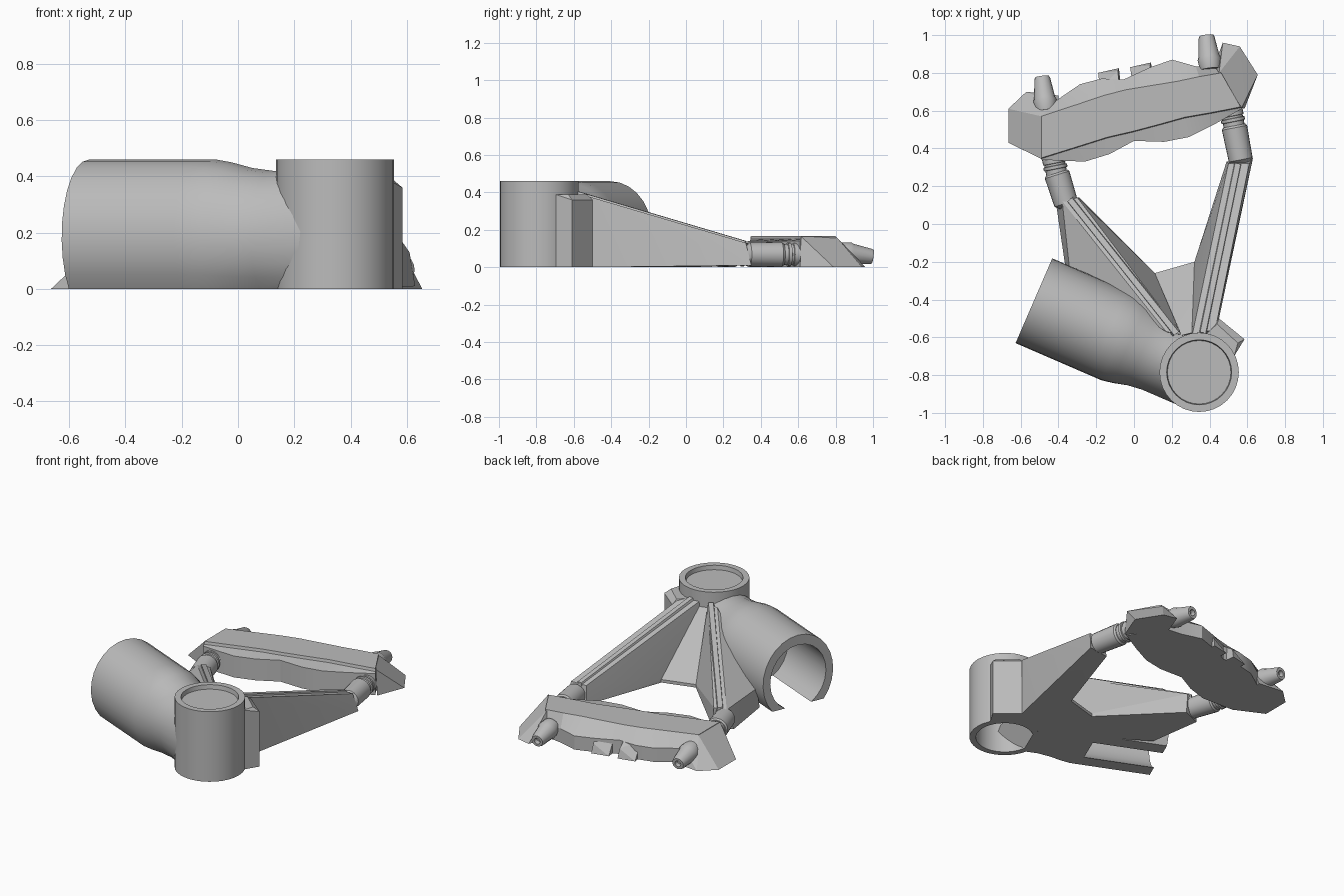
import bpy, bmesh, math
from mathutils import Vector

cube = bpy.data.objects.get("Cube")
if cube:
    bpy.data.objects.remove(cube, do_unlink=True)

grey = bpy.data.materials.new("plain grey")
grey.use_nodes = True
COLOUR = (0.5, 0.5, 0.5, 1)
grey.diffuse_color = COLOUR
grey.node_tree.nodes["Principled BSDF"].inputs["Base Color"].default_value = COLOUR


def finish(name, bm, angle=35):
    bmesh.ops.remove_doubles(bm, verts=bm.verts, dist=0.0004)
    bmesh.ops.recalc_face_normals(bm, faces=bm.faces)
    mesh = bpy.data.meshes.new(name)
    bm.to_mesh(mesh)
    bm.free()
    mesh.materials.append(grey)
    obj = bpy.data.objects.new(name, mesh)
    bpy.context.collection.objects.link(obj)
    bpy.ops.object.select_all(action='DESELECT')
    obj.select_set(True)
    bpy.context.view_layer.objects.active = obj
    bpy.ops.object.shade_smooth_by_angle(angle=math.radians(angle))
    return obj


def hull(name, points):
    bm = bmesh.new()
    for p in points:
        bm.verts.new(p)
    res = bmesh.ops.convex_hull(bm, input=bm.verts)
    loose = [v for v in bm.verts if not v.link_faces]
    bmesh.ops.delete(bm, geom=loose, context='VERTS')
    return finish(name, bm, 12)


def loft(name, sections, horseshoe=False, angle=35):
    """Skin closed sections; a horseshoe section is an outer arc plus a reversed inner arc."""
    bm = bmesh.new()
    rings = [[bm.verts.new(p) for p in s] for s in sections]
    n = len(rings[0])
    for a, b in zip(rings, rings[1:]):
        for i in range(n):
            j = (i + 1) % n
            bm.faces.new((a[i], a[j], b[j], b[i]))
    for ring in (rings[0], rings[-1]):
        if horseshoe:
            for i in range(n // 2 - 1):
                bm.faces.new((ring[i], ring[i + 1], ring[n - 2 - i], ring[n - 1 - i]))
        else:
            bm.faces.new(ring)
    return finish(name, bm, angle)


def lathe(name, start, end, profile, sides=24):
    """Turn (distance fraction, radius) pairs around the line from start to end."""
    start, end = Vector(start), Vector(end)
    axis = end - start
    turn = axis.to_track_quat('Z', 'Y')
    rings = []
    for t, r in profile:
        rings.append([start + axis * t + turn @ Vector((r * math.cos(a), r * math.sin(a), 0))
                      for a in (math.tau * i / sides for i in range(sides))])
    return loft(name, rings)


# Upright hub: open below, shallow dish on top
HUB = Vector((0.345, -0.785, 0))
lathe("hub", HUB, HUB + Vector((0, 0, 0.46)),
      [(0.87, 0.001), (0.87, 0.172), (0, 0.172), (0, 0.21), (1, 0.21),
       (1, 0.172), (0.94, 0.168), (0.94, 0.001)], 32)

# Sideways sleeve: flat-bottomed, solid beside the hub and hollow further out
ALONG = Vector((-0.917, 0.397, 0))
ACROSS = Vector((0.397, 0.917, 0))
AXIS_Z = 0.186


def arc(s, width, top, steps=20):
    rise = top - AXIS_Z
    low = -math.asin(min(1, AXIS_Z / rise))
    pts = []
    for i in range(steps + 1):
        a = low + (math.pi - 2 * low) * i / steps
        lat = width * math.cos(a)
        d = math.sqrt(max(0, 0.195 ** 2 - lat ** 2)) if s is None else s
        pts.append(HUB + ALONG * d + ACROSS * lat + Vector((0, 0, AXIS_Z + rise * math.sin(a))))
    return pts


loft("sleeve_neck", [arc(None, 0.205, 0.42), arc(0.24, 0.205, 0.42), arc(0.32, 0.215, 0.43),
                     arc(0.40, 0.235, 0.45), arc(0.46, 0.245, 0.46), arc(0.52, 0.245, 0.46)])
loft("sleeve", [arc(s, 0.245, 0.46) + arc(s, 0.195, 0.396)[::-1] for s in (0.52, 0.954)], True)

# Side pad on the hub
PAD = [(0.38, -0.585), (0.53, -0.7), (0.585, -0.61), (0.45, -0.5)]
hull("hub_pad", [(x, y, 0) for x, y in PAD] + [(x, y, 0.36 if i > 1 else 0.39)
                                             for i, (x, y) in enumerate(PAD)]
     + [(0.55, -0.63, 0.39), (0.44, -0.53, 0.39)])

# Arms and the web between them
hull("right_arm".replace("right", "left"),
     [(0.4, -0.6, 0), (0.45, -0.5, 0), (0.63, 0.35, 0.01), (0.49, 0.33, 0.01),
      (0.32, -0.2, 0), (0.32, -0.2, 0.02), (0.25, -0.6, 0), (0.31, -0.58, 0.39),
      (0.43, -0.56, 0.39), (0.5, 0.32, 0.13), (0.61, 0.32, 0.13)])
hull("right_arm",
     [(-0.29, 0.14, 0), (0.11, -0.26, 0), (0.11, -0.26, 0.02), (0.2, -0.6, 0), (0, -0.42, 0),
      (-0.36, -0.25, 0), (-0.34, -0.25, 0.12), (-0.41, 0.09, 0), (0.17, -0.57, 0.39),
      (0.25, -0.585, 0.39), (-0.3, 0.14, 0.13), (-0.38, 0.12, 0.13)])
hull("arm_web", [(0.11, -0.26, 0), (0.32, -0.2, 0), (0.11, -0.26, 0.02), (0.32, -0.2, 0.02),
                 (0.23, -0.595, 0.36), (0.31, -0.575, 0.36), (0.2, -0.6, 0), (0.4, -0.6, 0)])


# Raised ribs on the arms
def rib(name, start, end, half):
    a, b = Vector(start), Vector(end)
    side = Vector((b.y - a.y, a.x - b.x, 0)).normalized() * half
    drop = Vector((0, 0, 0.035))
    hull(name, [p + k * side * w - d for p in (a, b) for k in (-1, 1)
                for d, w in ((Vector(), 0.6), (drop, 1))])


rib("left_arm_rib", (0.365, -0.575, 0.405), (0.55, 0.32, 0.14), 0.025)
rib("right_arm_rib", (0.225, -0.58, 0.405), (-0.34, 0.13, 0.14), 0.025)

# Elbows and grooved connectors
for side, a, b, c in (("left", (0.565, 0.34), (0.53, 0.52), (0.51, 0.62)),
                      ("right", (-0.36, 0.11), (-0.41, 0.27), (-0.43, 0.37))):
    a, b, c = [Vector((x, y, 0.068)) for x, y in (a, b, c)]
    lathe(side + "_elbow", a, b, [(-0.12, 0.04), (0, 0.064), (0.94, 0.068), (1, 0.06)], 20)
    lathe(side + "_connector", b, c,
          [(-0.1, 0.056), (0.2, 0.056), (0.22, 0.064), (0.38, 0.064), (0.4, 0.056),
           (0.5, 0.056), (0.52, 0.062), (1, 0.062)], 20)

# Clamp body: front x, front y, lip y, rear crease y, rear y
STATIONS = [(-0.49, 0.34, 0.35, 0.57, 0.6), (-0.26, 0.33, 0.42, 0.64, 0.74),
            (-0.13, 0.37, 0.46, 0.68, 0.77), (0, 0.44, 0.49, 0.71, 0.765),
            (0.16, 0.435, 0.53, 0.735, 0.83), (0.29, 0.46, 0.565, 0.755, 0.87),
            (0.43, 0.53, 0.59, 0.78, 0.835), (0.57, 0.61, 0.62, 0.8, 0.82)]
body = []
for x, front, lip, crease, rear in STATIONS:
    back_x = -0.49 + 0.887 * (x + 0.49)

    def at(y, z):
        f = (y - front) / (rear - front)
        return (x + (back_x - x) * f, y, z)
    body.append([at(front, 0), at(front, 0.14), at(lip - 0.004, 0.15), at(lip, 0.168),
                 at(crease, 0.168), at(rear, 0.09), at(rear, 0)])
loft("clamp_body", body, angle=20)

# Sloping ends of the clamp
hull("right_clamp_end", [(-0.48, 0.34, 0), (-0.665, 0.43, 0), (-0.665, 0.61, 0), (-0.57, 0.7, 0),
                         (-0.4, 0.68, 0), (-0.49, 0.345, 0.165), (-0.49, 0.57, 0.165),
                         (-0.4, 0.63, 0.12)])
hull("left_clamp_end", [(0.585, 0.61, 0), (0.655, 0.79, 0), (0.56, 0.94, 0), (0.47, 0.96, 0),
                        (0.42, 0.82, 0), (0.57, 0.615, 0.165), (0.45, 0.8, 0.165),
                        (0.62, 0.72, 0.06)])

# Small wedges on the rear of the clamp
for name, x, y in (("right_wedge", -0.13, 0.74), ("left_wedge", 0.04, 0.77)):
    hull(name, [(x - 0.06, y + 0.06, 0), (x + 0.05, y + 0.085, 0), (x + 0.06, y, 0),
                (x - 0.05, y - 0.02, 0), (x + 0.05, y, 0.11), (x - 0.05, y - 0.02, 0.11),
                (x + 0.045, y + 0.07, 0.06)])

# Nozzles with a bored tip
NOZZLE = [(0, 0.055), (0.3, 0.062), (0.38, 0.056), (0.94, 0.042), (1, 0.037),
          (1, 0.02), (0.85, 0.018)]
lathe("right_nozzle", (-0.465, 0.6, 0.08), (-0.487, 0.78, 0.056), NOZZLE, 14)
lathe("left_nozzle", (0.405, 0.82, 0.08), (0.383, 0.998, 0.056), NOZZLE, 14)
